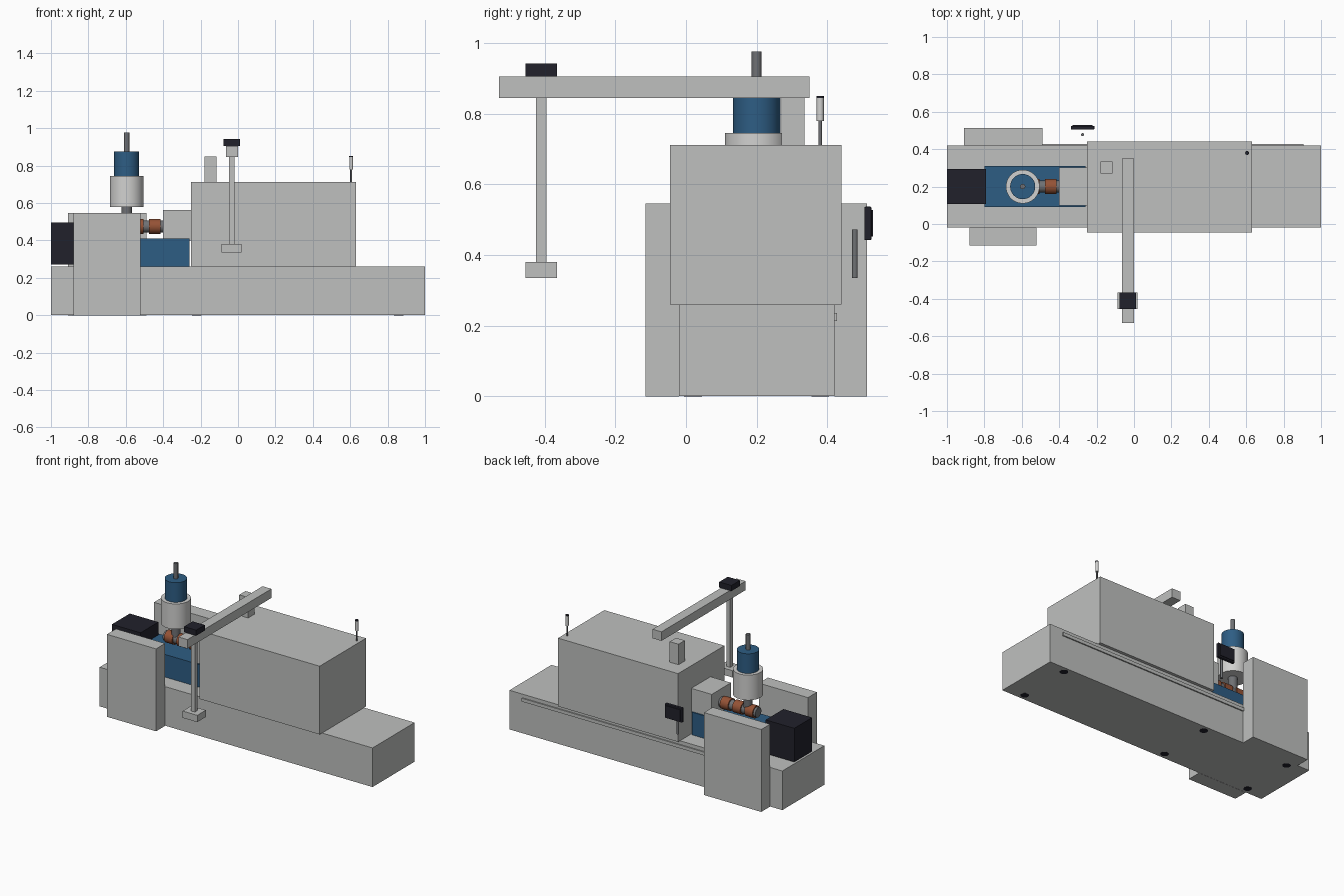
import bpy
import bmesh
from math import radians
from mathutils import Matrix, Vector

cube = bpy.data.objects.get("Cube")
if cube:
    bpy.data.objects.remove(cube, do_unlink=True)


def material(name, r, g, b):
    m = bpy.data.materials.new(name)
    m.use_nodes = True
    m.diffuse_color = (r, g, b, 1)
    m.node_tree.nodes["Principled BSDF"].inputs["Base Color"].default_value = (r, g, b, 1)
    return m


gray = material("light gray paint", 0.52, 0.53, 0.52)
pale = material("pale enamel", 0.64, 0.64, 0.63)
blue = material("machine blue", 0.027, 0.11, 0.23)
dark = material("charcoal", 0.015, 0.015, 0.024)
copper = material("copper heater", 0.3, 0.085, 0.036)
steel = material("steel", 0.16, 0.165, 0.175)


def finish(name, bm, mat):
    mesh = bpy.data.meshes.new(name)
    bm.to_mesh(mesh)
    bm.free()
    mesh.materials.append(mat)
    ob = bpy.data.objects.new(name, mesh)
    bpy.context.collection.objects.link(ob)
    return ob


def box(name, mat, x, y, z, bevel=0):
    """Box from (low, high) pairs on each axis."""
    bm = bmesh.new()
    bmesh.ops.create_cube(bm, size=1)
    for v in bm.verts:
        v.co = Vector([lo + (c + 0.5) * (hi - lo) for c, (lo, hi) in zip(v.co, (x, y, z))])
    ob = finish(name, bm, mat)
    if bevel:
        mod = ob.modifiers.new("edge", 'BEVEL')
        mod.width = bevel
        mod.segments = 2
    return ob


def rod(name, mat, radius, start, end):
    """Smooth cylinder between two points."""
    a, b = Vector(start), Vector(end)
    turn = (b - a).to_track_quat('Z', 'Y').to_matrix().to_4x4()
    bm = bmesh.new()
    bmesh.ops.create_cone(bm, cap_ends=True, segments=48, radius1=radius, radius2=radius,
                          depth=(b - a).length, matrix=Matrix.Translation((a + b) / 2) @ turn)
    ob = finish(name, bm, mat)
    bpy.ops.object.select_all(action='DESELECT')
    bpy.context.view_layer.objects.active = ob
    ob.select_set(True)
    bpy.ops.object.shade_smooth_by_angle(angle=radians(30))
    return ob


# Machine body
box("base", gray, (-1, 1), (-0.02, 0.42), (0.001, 0.26))
box("clamp_hood", gray, (-0.25, 0.63), (-0.045, 0.44), (0.26, 0.712))
box("front_cabinet", gray, (-0.88, -0.52), (-0.115, -0.02), (0, 0.546))
box("back_cabinet", gray, (-0.91, -0.49), (0.42, 0.512), (0, 0.546))
box("back_rail", gray, (-0.905, 0.905), (0.42, 0.428), (0.214, 0.236))

# Levelling feet
for x in (-0.86, -0.22, 0.86):
    for y in (0.02, 0.38):
        rod("foot", dark, 0.025, (x, y, 0), (x, y, 0.01))

# Injection unit
box("injection_bed", blue, (-0.8, -0.26), (0.09, 0.31), (0.26, 0.41))
box("barrel_block", gray, (-0.4, -0.25), (0.1, 0.302), (0.4, 0.562))
box("drive_motor", dark, (-1, -0.79), (0.108, 0.295), (0.272, 0.495))
rod("barrel", steel, 0.032, (-0.67, 0.2, 0.475), (-0.4, 0.2, 0.475))
for x in (-0.625, -0.535, -0.445):
    rod("heater_band", copper, 0.04, (x - 0.03, 0.2, 0.475), (x + 0.03, 0.2, 0.475))

# Hopper stack: radius, bottom, top
for name, mat, r, lo, hi in (("hopper_neck", steel, 0.028, 0.49, 0.58),
                             ("hopper", pale, 0.09, 0.578, 0.745),
                             ("hopper_loader", blue, 0.067, 0.745, 0.875),
                             ("loader_pipe", steel, 0.014, 0.875, 0.976)):
    rod(name, mat, r, (-0.595, 0.2, lo), (-0.595, 0.2, hi))

# Take-out arm
box("arm_column", gray, (-0.18, -0.115), (0.27, 0.335), (0.712, 0.848))
box("arm_beam", gray, (-0.065, 0), (-0.53, 0.35), (0.845, 0.905))
box("arm_carriage", dark, (-0.077, 0.012), (-0.455, -0.365), (0.905, 0.942))
box("arm_post", gray, (-0.047, -0.019), (-0.425, -0.395), (0.38, 0.845))
box("gripper", gray, (-0.087, 0.02), (-0.455, -0.365), (0.335, 0.38))

# Signal lamp
rod("lamp_pole", steel, 0.005, (0.605, 0.38, 0.712), (0.605, 0.38, 0.78))
rod("lamp", pale, 0.01, (0.605, 0.38, 0.78), (0.605, 0.38, 0.845))
rod("lamp_cap", dark, 0.0105, (0.605, 0.38, 0.845), (0.605, 0.38, 0.851))

# Operator panel
rod("panel_post", steel, 0.008, (-0.275, 0.478, 0.335), (-0.275, 0.478, 0.472))
box("control_panel", dark, (-0.338, -0.212), (0.505, 0.525), (0.442, 0.537), 0.003)
box("panel_screen", dark, (-0.328, -0.222), (0.525, 0.53), (0.452, 0.527))
